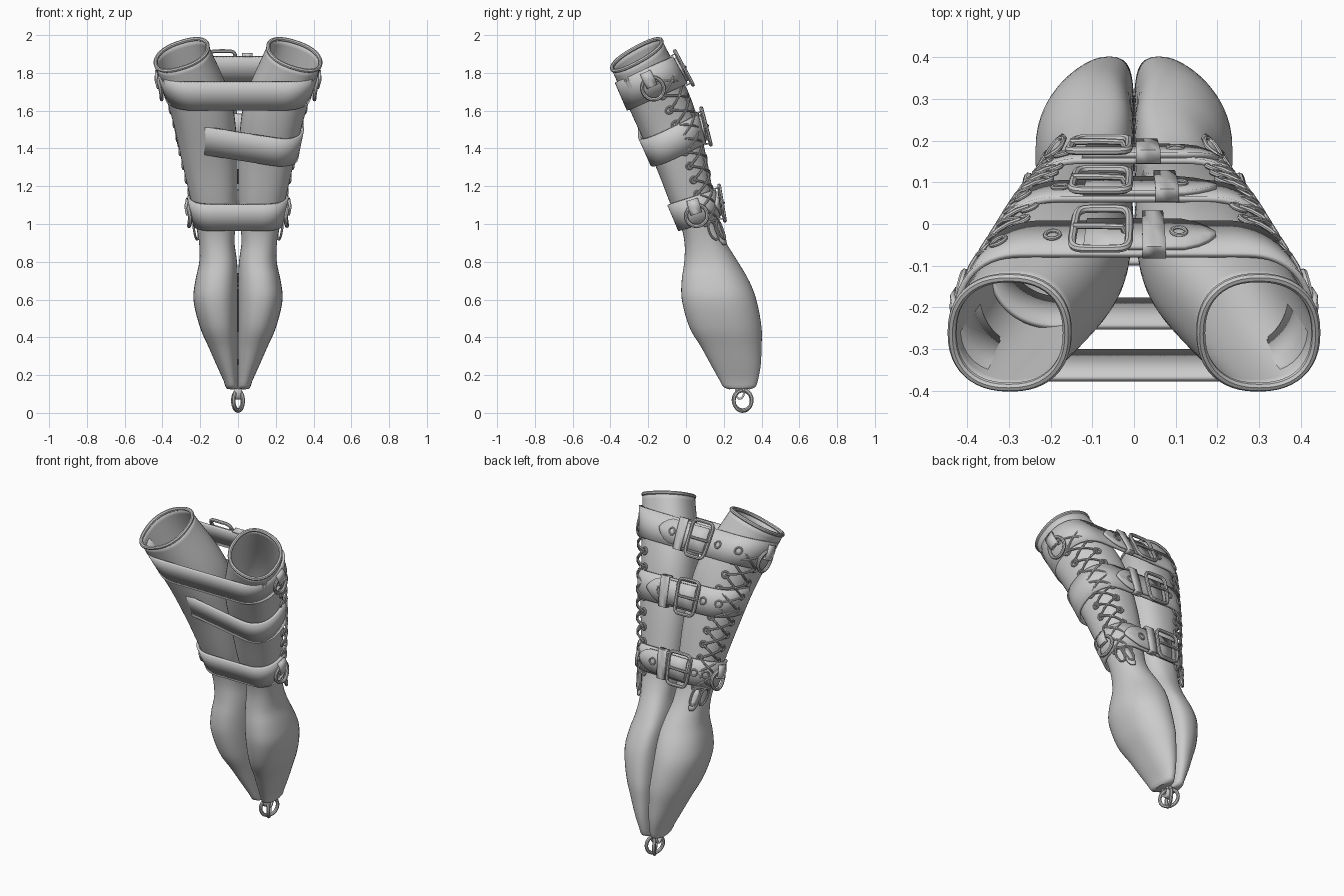
import bpy, bmesh
from math import sin, cos, pi, radians, copysign
from mathutils import Vector, geometry

if bpy.data.objects.get("Cube"):
    bpy.data.objects.remove(bpy.data.objects["Cube"])

grey = bpy.data.materials.new("plain grey")
grey.use_nodes = True
grey.diffuse_color = (0.6, 0.6, 0.6, 1)
grey.node_tree.nodes["Principled BSDF"].inputs["Base Color"].default_value = (0.6, 0.6, 0.6, 1)

# Sleeve sections: height, centre x, centre y, radius x, radius y, tilt x, tilt y
SECTIONS = [
    (.13, .03, .283, .03, .06, 0, 0), (.14, .033, .283, .033, .085, 0, 0),
    (.17, .038, .28, .038, .1, 0, 0), (.25, .056, .265, .056, .13, 0, 0),
    (.35, .078, .24, .078, .16, 0, 0), (.45, .1, .21, .1, .19, 0, 0),
    (.6, .118, .175, .118, .197, 0, 0), (.7, .113, .155, .113, .178, 0, 0),
    (.8, .105, .13, .1, .14, 0, .05), (.9, .112, .1, .094, .107, 0, .1),
    (1, .118, .07, .105, .095, 0, .2), (1.12, .125, .035, .122, .11, -.05, .3),
    (1.35, .15, -.03, .146, .128, -.15, .4), (1.6, .19, -.12, .158, .145, -.25, .45),
    (1.895, .298, -.26, .142, .135, -.3, .53)]
TOP = SECTIONS[-1][0]


def section(t):
    """Smooth interpolation of the section table at height t."""
    t = min(max(t, SECTIONS[0][0]), TOP)
    i = next(k for k in range(len(SECTIONS) - 1) if t <= SECTIONS[k + 1][0])
    a, b = SECTIONS[i], SECTIONS[i + 1]
    p, q = SECTIONS[max(i - 1, 0)], SECTIONS[min(i + 2, len(SECTIONS) - 1)]
    h = b[0] - a[0]
    u = (t - a[0]) / h
    out = []
    for k in range(1, 7):
        ma = (b[k] - p[k]) / (b[0] - p[0]) * h
        mb = (q[k] - a[k]) / (q[0] - a[0]) * h
        out.append(a[k] * (1 + 2 * u) * (1 - u) ** 2 + ma * u * (1 - u) ** 2
                   + b[k] * u * u * (3 - 2 * u) + mb * u * u * (u - 1))
    return out


def skin(side, t, th, off=0.0):
    """Point on a sleeve; angle 0 is outward, a quarter turn is the back."""
    cx, cy, rx, ry, sx, sy = section(t)
    c, s = cos(th), sin(th)
    dx = (rx + off) * copysign(abs(c) ** .87, c)
    dy = (ry + off) * copysign(abs(s) ** .87, s)
    lean = .035 * min(max((.95 - t) / .2, 0), 1) * min((t - .13) / .3, 1)
    x = max(cx + dx - lean * max(s, 0) ** 2, .001)
    return Vector((side * x, cy + dy, t + sx * dx + sy * dy))


def finish(ob, name):
    ob.name = name
    ob.data.materials.clear()
    ob.data.materials.append(grey)
    bpy.ops.object.select_all(action="DESELECT")
    bpy.context.view_layer.objects.active = ob
    ob.select_set(True)
    bpy.ops.object.shade_smooth_by_angle(angle=radians(40))
    return ob


def sheet(name, rows, thick, closed=False, cap=False):
    """Quad surface through rows of points, given a thickness."""
    bm = bmesh.new()
    grid = [[bm.verts.new(p) for p in r] for r in rows]
    n = len(rows[0])
    for a, b in zip(grid, grid[1:]):
        for j in range(n if closed else n - 1):
            k = (j + 1) % n
            bm.faces.new((a[j], a[k], b[k], b[j]))
    if cap:
        bm.faces.new(grid[0])
    bmesh.ops.recalc_face_normals(bm, faces=bm.faces)
    me = bpy.data.meshes.new(name)
    bm.to_mesh(me)
    bm.free()
    ob = bpy.data.objects.new(name, me)
    bpy.context.collection.objects.link(ob)
    mod = ob.modifiers.new("thickness", "SOLIDIFY")
    mod.thickness, mod.offset = thick, 0
    return finish(ob, name)


def tubes(name, paths, r, closed=True):
    """Round wire along each path, joined as one mesh."""
    cu = bpy.data.curves.new(name, "CURVE")
    cu.dimensions, cu.bevel_depth, cu.bevel_resolution = "3D", r, 2
    cu.use_fill_caps = True
    for path in paths:
        sp = cu.splines.new("POLY")
        sp.points.add(len(path) - 1)
        for p, co in zip(sp.points, path):
            p.co = (*co, 1)
        sp.use_cyclic_u = closed
    tmp = bpy.data.objects.new(name, cu)
    bpy.context.collection.objects.link(tmp)
    bpy.context.view_layer.update()
    me = bpy.data.meshes.new_from_object(tmp.evaluated_get(bpy.context.evaluated_depsgraph_get()))
    bpy.data.objects.remove(tmp)
    ob = bpy.data.objects.new(name, me)
    bpy.context.collection.objects.link(ob)
    return finish(ob, name)


def circle(n, r=1.0):
    return [(r * cos(2 * pi * i / n), r * sin(2 * pi * i / n)) for i in range(n)]


class Strap:
    """Band pulled tight around both sleeves; addressed by distance from the back centre."""
    N = 120

    def __init__(self, t, half, tilt, slant):
        self.half = half
        self.rings = [self.ring(t + v * half, tilt, slant) for v in (-1, 0, 1)]
        mid = self.rings[1]
        self.length = sum((mid[i] - mid[i - 1]).length for i in range(self.N))

    def ring(self, t, tilt, slant):
        cy, ry = section(t)[1], section(t)[3]
        pts = [skin(s, t, 2 * pi * i / 64, .01).xy for s in (1, -1) for i in range(64)]
        hull = [pts[i] for i in geometry.convex_hull_2d(pts)]
        if sum(a.cross(b) for a, b in zip(hull, hull[1:] + hull[:1])) > 0:
            hull.reverse()
        i = next(k for k in range(len(hull)) if hull[k - 1].x < 0 <= hull[k].x and hull[k].y > cy)
        mid = (hull[i - 1] + hull[i]) / 2
        loop = [mid] + hull[i:] + hull[:i] + [mid]
        seg = [(b - a).length for a, b in zip(loop, loop[1:])]
        total, out, k, run = sum(seg), [], 0, 0.0
        for j in range(self.N):
            d = total * j / self.N
            while run + seg[k] < d:
                run += seg[k]
                k += 1
            p = loop[k].lerp(loop[k + 1], (d - run) / max(seg[k], 1e-9))
            front = .6 - .4 * min(max((p.y - cy) / ry, -1), 1)
            out.append(Vector((p.x, p.y, t + tilt * (p.y - cy) + slant * p.x * front)))
        return out

    def flat(self, d, v):
        f = d / self.length * self.N
        i = int(f // 1)
        lo, hi = (r[i % self.N].lerp(r[(i + 1) % self.N], f - i) for r in (self.rings[0], self.rings[2]))
        return lo.lerp(hi, (v + 1) / 2)

    def at(self, d, v, off=0.0):
        nrm = (self.flat(d, 1) - self.flat(d, -1)).cross(self.flat(d + .02, 0) - self.flat(d - .02, 0))
        return self.flat(d, v) + nrm.normalized() * off

    def loop(self, d, r, off):
        return [self.at(d + x, y / self.half, off) for x, y in circle(14, r)]


# Sleeves with rolled mouths, lacing and pull tabs
for side, label in ((1, "left"), (-1, "right")):
    heights = [.13, .134, .14, .15] + [.17 + (TOP - .17) * i / 60 for i in range(61)]
    angles = [2 * pi * i / 48 for i in range(48)]
    sheet(label + "_sleeve", [[skin(side, t, a, -.005) for a in angles] for t in heights], .01, True, True)
    tubes(label + "_mouth_rim", [[skin(side, TOP, a, -.004) for a in angles]], .011)
    near, far = radians(14), radians(66)
    levels = [1.0 + .078 * i for i in range(11)]
    holes, laces = [], []
    for t in levels:
        for a in (near, far):
            holes.append([skin(side, t + y, a + x / .14, .006) for x, y in circle(12, .016)])
    for t, u in zip(levels, levels[1:]):
        for a, b in ((near, far), (far, near)):
            laces.append([skin(side, t + (u - t) * k / 6, a + (b - a) * k / 6, .008 + .012 * sin(pi * k / 6))
                          for k in range(7)])
    laces.append([skin(side, levels[0], near + (far - near) * k / 6, .014) for k in range(7)])
    tubes(label + "_lace_eyelets", holes, .006)
    tubes(label + "_laces", laces, .006, False)
    tubes(label + "_lace_bow", [[skin(side, .955 + .045 * y, radians(40 + tilt) + x * .2, .022)
                                 for x, y in circle(16)] for tilt in (-12, 14)], .006)
    sheet(label + "_pull_tab", [[skin(side, .9 + .06 * k, radians(50) + j * w, .016) for j in (-1, 0, 1)]
                                for k, w in ((-.3, .1), (0, .2), (1, .22), (1.5, .16))], .01)

# Straps with buckles: height, half width, tilt, slant, keeper position, eyelets, side rings
for name, t, half, tilt, slant, keep, eyelets, rings in (
        ("upper", 1.745, .073, .45, 0, .02, (.11, -.2, -.33), True),
        ("middle", 1.46, .075, .32, -.16, .05, (.11, -.18, -.27), False),
        ("lower", 1.07, .072, .32, 0, .005, (.1, -.17, -.23), True)):
    s = Strap(t, half, tilt, slant)
    sheet(name + "_strap", s.rings, .014, True)
    # pointed free end
    tip = [(-.12, .86), (-.05, .86), (.05, .86), (.12, .84), (.155, .65), (.18, .4), (.2, .08)]
    sheet(name + "_strap_end", [[s.at(d, w * j, .013) for j in (-1, 0, 1)] for d, w in tip], .012)
    # keeper loop
    sheet(name + "_keeper", [[s.at(keep + x, v, o) for x in (0, .027, .055)] for v, o in
                             ((-1.08, -.004), (-1.08, .026), (0, .028), (1.08, .026), (1.08, -.004))], .008)
    # buckle frame and prong
    frame = [(copysign(abs(x) ** .35, x), copysign(abs(y) ** .35, y)) for x, y in circle(40)]
    tubes(name + "_buckle", [[s.at(-.08 + .068 * x, 1.25 * y, .028) for x, y in frame]], .01)
    tubes(name + "_prong", [[s.at(d, 0, o) for d, o in ((-.15, .036), (-.09, .036), (-.03, .034), (-.02, .016))]],
          .008, False)
    tubes(name + "_eyelets", [s.loop(d, .018, .012 if d < 0 else .021) for d in (*eyelets, -.025)], .005)
    # hanging rings on the outer sides
    if rings:
        outer = max(range(s.N), key=lambda i: s.rings[1][i].x) / s.N * s.length
        for d, label in ((outer, "left"), (-outer, "right")):
            sheet(f"{name}_{label}_ring_tab", [[s.at(d + x, v, o) for x in (-.026, 0, .026)] for v, o in
                                               ((-.1, .014), (-.1, .028), (.4, .026), (.85, .012))], .012)
            tubes(f"{name}_{label}_side_ring", [[s.at(d + .05 * x, -.3 + .72 * y, .02 - .008 * y)
                                                 for x, y in circle(24)]], .01)

# Hanging loop and rings at the tip
sheet("tip_loop", [[(x, .285 + .022 * cos(a), .11 + .035 * sin(a)) for x in (-.022, 0, .022)]
                   for a in (2 * pi * i / 20 for i in range(21))], .01)
for name, turn, z in (("tip_ring_first", 25, .068), ("tip_ring_second", -30, .064)):
    a = radians(turn)
    tubes(name, [[(.054 * x * sin(a), .3 + .054 * x * cos(a), z + .054 * y) for x, y in circle(28)]], .01)
